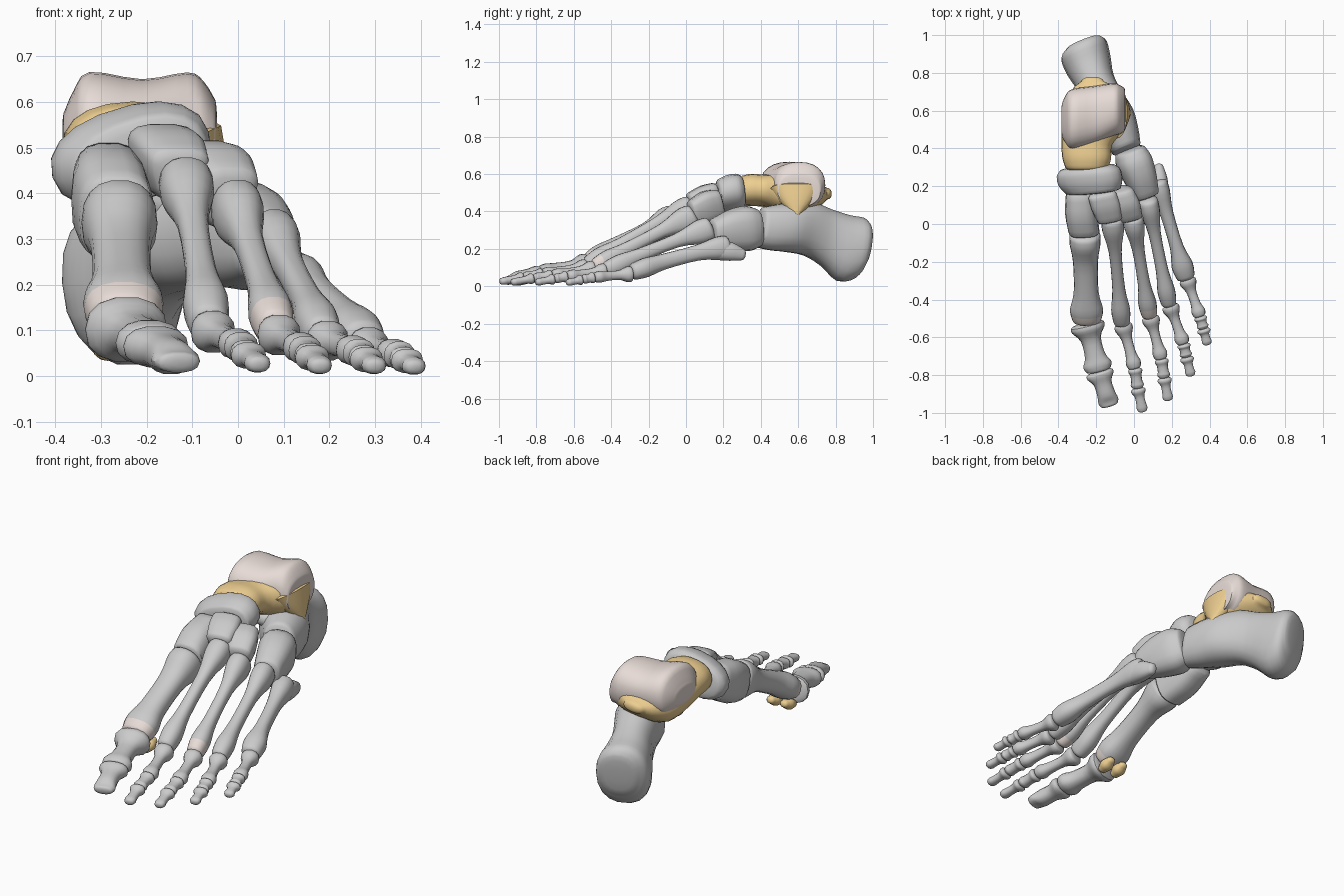
import bpy, bmesh, math
from mathutils import Vector

if "Cube" in bpy.data.objects:
    bpy.data.objects.remove(bpy.data.objects["Cube"])


def material(name, color):
    m = bpy.data.materials.new(name)
    m.diffuse_color = color
    m.use_nodes = True
    m.node_tree.nodes["Principled BSDF"].inputs["Base Color"].default_value = m.diffuse_color
    return m


BONE = material("bone_grey", (0.8, 0.8, 0.8, 1))
GOLD = material("highlight_gold", (0.85, 0.62, 0.28, 1))
PINK = material("cartilage", (0.8, 0.71, 0.67, 1))


def spline(secs, steps):
    """Catmull-Rom through section tuples."""
    out = []
    for i in range(len(secs) - 1):
        a, b, c, d = (secs[max(i - 1, 0)], secs[i], secs[i + 1], secs[min(i + 2, len(secs) - 1)])
        for k in range(steps):
            t = k / steps
            out.append([0.5 * (2 * q + (r - p) * t + (2 * p - 5 * q + 4 * r - s) * t * t
                               + (3 * q - p - 3 * r + s) * t ** 3) for p, q, r, s in zip(a, b, c, d)])
    return out + [list(secs[-1])]


def loft(name, secs, dome=0.02, direction=None, roll=0, taper=0, power=2.3, mat=BONE, tip=None, sides=18):
    """Skin of rounded rings; each section is x, y, z, half width, half height."""
    secs = spline(secs, 3)
    d = Vector(direction) if direction else Vector(secs[-1][:3]) - Vector(secs[0][:3])
    d.normalize()
    side = d.cross(Vector((0, 0, 1))).normalized()
    up = side.cross(d)
    cap = [0.35, 0.7, 0.92]
    rings = [(secs[0], s, -1) for s in cap] + [(s, 1, 0) for s in secs] + [(secs[-1], s, 1) for s in cap[::-1]]
    bm = bmesh.new()
    loops = []
    for (x, y, z, w, h), s, e in rings:
        c = Vector((x, y, z)) + d * (e * dome * math.sqrt(1 - s * s))
        loop = []
        for k in range(sides):
            a = 2 * math.pi * k / sides
            u, v = (math.copysign(abs(f) ** (2 / power), f) for f in (math.cos(a), math.sin(a)))
            u, v = u * w * s * (1 + taper * v), v * h * s
            loop.append(bm.verts.new(c + side * (u * math.cos(roll) - v * math.sin(roll))
                                     + up * (u * math.sin(roll) + v * math.cos(roll))))
        loops.append(loop)
    for i in range(len(loops) - 1):
        for k in range(sides):
            n = (k + 1) % sides
            f = bm.faces.new((loops[i][k], loops[i][n], loops[i + 1][n], loops[i + 1][k]))
            f.material_index = int(tip is not None and i >= len(loops) - 6)
    bm.faces.new(loops[0])
    f = bm.faces.new(loops[-1])
    f.material_index = int(tip is not None)
    bmesh.ops.recalc_face_normals(bm, faces=bm.faces)
    me = bpy.data.meshes.new(name)
    bm.to_mesh(me)
    bm.free()
    me.materials.append(mat)
    if tip:
        me.materials.append(tip)
    ob = bpy.data.objects.new(name, me)
    bpy.context.collection.objects.link(ob)
    bpy.ops.object.select_all(action='DESELECT')
    ob.select_set(True)
    bpy.context.view_layer.objects.active = ob
    bpy.ops.object.shade_smooth_by_angle(angle=math.radians(40))
    return ob


def long_bone(name, a, b, base, shaft, head, arch=0.0, **kw):
    """Flared base, slim shaft, rounded head between two points."""
    a, b = Vector(a), Vector(b)
    secs = []
    for t, (w, h) in ((0, base), (0.1, base), (0.32, shaft), (0.68, shaft), (0.88, head), (1, (head[0] * 0.88, head[1] * 0.88))):
        p = a.lerp(b, t)
        secs.append((p.x, p.y, p.z + arch * math.sin(math.pi * t), w, h))
    return loft(name, secs, **kw)


# Heel bone with its inner shelf
loft("heel_bone", [(-.268, .955, .22, .10, .12), (-.265, .92, .205, .13, .165), (-.24, .84, .205, .125, .18),
                   (-.205, .75, .26, .105, .155), (-.165, .66, .305, .11, .145), (-.12, .56, .315, .125, .135),
                   (-.07, .47, .315, .10, .125), (-.04, .40, .315, .08, .11)], dome=.013)
loft("heel_shelf", [(-.15, .56, .37, .10, .06), (-.25, .53, .40, .09, .045), (-.32, .51, .42, .06, .03)])

# Ankle bone: body with head, outer process, pulley-shaped top
loft("ankle_bone", [(-.22, .755, .495, .06, .03), (-.2, .71, .485, .13, .06), (-.205, .62, .475, .17, .10),
                    (-.22, .5, .495, .165, .10), (-.25, .42, .51, .135, .085), (-.25, .35, .515, .13, .085),
                    (-.25, .30, .51, .115, .08)], direction=(0, -1, 0), roll=-.1, dome=.025, mat=GOLD)
loft("ankle_outer_process", [(-.10, .59, .52, .14, .07), (-.065, .59, .45, .085, .045), (-.04, .59, .385, .025, .025)],
     mat=GOLD)
loft("ankle_pulley", [(-.38, .55, .53, .09, .05), (-.36, .555, .535, .13, .09), (-.325, .555, .54, .16, .126),
                      (-.21, .575, .54, .155, .110), (-.11, .605, .54, .14, .125), (-.075, .605, .535, .13, .11),
                      (-.05, .605, .515, .115, .09)], direction=(1, 0, 0), dome=.005, mat=PINK, sides=24)

# Midfoot bones
loft("boat_bone", [(-.245, .295, .49, .155, .092), (-.24, .27, .488, .175, .102), (-.23, .22, .482, .175, .10),
                   (-.215, .175, .475, .15, .088)], direction=(.12, -1, -.1), roll=-.3, dome=.015)
loft("inner_wedge", [(-.285, .17, .425, .075, .09), (-.28, .06, .385, .085, .11), (-.265, -.04, .345, .082, .098)],
     direction=(.05, -1, -.3), power=2.8)
loft("middle_wedge", [(-.17, .16, .485, .068, .07), (-.15, .1, .465, .07, .075), (-.13, .03, .44, .06, .062)],
     direction=(.2, -1, -.3), taper=.3, power=3)
loft("outer_wedge", [(-.075, .175, .44, .065, .08), (-.05, .11, .42, .072, .088), (-.02, .04, .39, .058, .072)],
     direction=(.25, -1, -.3), taper=.3, power=3)
loft("cube_bone", [(-.02, .385, .315, .08, .10), (.0, .33, .31, .095, .12), (.035, .24, .30, .085, .108),
                   (.065, .15, .285, .068, .075)], dome=.015, power=2.6, roll=.15)

# Metatarsals: start, end, base, shaft, head sizes, arch, cartilage tip
meta = [((-.26, -.06, .345), (-.25, -.505, .13), (.082, .094), (.066, .06), (.088, .068), .01, PINK),
        ((-.115, .02, .425), (-.065, -.515, .118), (.058, .062), (.034, .037), (.05, .054), .01, None),
        ((-.005, .03, .37), (.08, -.475, .108), (.054, .068), (.033, .037), (.048, .052), .01, PINK),
        ((.075, .12, .305), (.183, -.415, .093), (.052, .065), (.033, .037), (.047, .05), .008, None),
        ((.125, .215, .21), (.272, -.275, .08), (.052, .062), (.036, .042), (.057, .052), .012, None)]
for i, (a, b, s0, s1, s2, arch, tip) in enumerate(meta, 1):
    long_bone(f"metatarsal_{i}", a, b, s0, s1, s2, arch, tip=tip, dome=.025)
loft("metatarsal_5_spur", [(.14, .16, .195, .045, .055), (.135, .24, .185, .042, .05), (.132, .3, .17, .025, .032)])

# Toe bones: joints along each toe, and width scale
toes = [[(-.25, -.525, .105), (-.185, -.78, .068), (-.13, -.955, .03)],
        [(-.06, -.53, .10), (.005, -.765, .066), (.02, -.87, .048), (.045, -.985, .026)],
        [(.085, -.49, .093), (.145, -.715, .058), (.16, -.815, .043), (.18, -.925, .022)],
        [(.19, -.43, .08), (.262, -.635, .053), (.278, -.705, .039), (.3, -.795, .022)],
        [(.28, -.29, .066), (.35, -.49, .048), (.367, -.555, .036), (.387, -.63, .02)]]
for n, (joints, k) in enumerate(zip(toes, (1.95, 1.03, 1, .98, .95)), 1):
    last = len(joints) - 2
    for j in range(last + 1):
        a, b = Vector(joints[j]), Vector(joints[j + 1])
        gap = (b - a).normalized() * .009
        if j == 0:
            sizes = ((.046 * k, .044 * min(k, 1.6)), (.028 * k, .027 * min(k, 1.7)), (.039 * k, .033 * min(k, 1.5)))
        elif j < last:
            sizes = ((.036 * k, .032 * k), (.029 * k, .026 * k), (.034 * k, .027 * k))
        else:
            sizes = ((.037 * k, .028 * min(k, 1.6)), (.025 * k, .02 * k), (.028 * k, .02 * min(k, 1.3)))
        long_bone(f"toe_{n}_bone_{j + 1}", a + gap, b - gap * (j < last), *sizes, dome=.012, sides=14)

# Pair of small round bones under the big toe joint
for label, x in (("inner", -.285), ("outer", -.205)):
    loft(f"sesamoid_{label}", [(x, -.43, .075, .024, .02), (x, -.46, .065, .034, .03), (x, -.49, .055, .026, .022)],
         mat=GOLD, sides=12)
